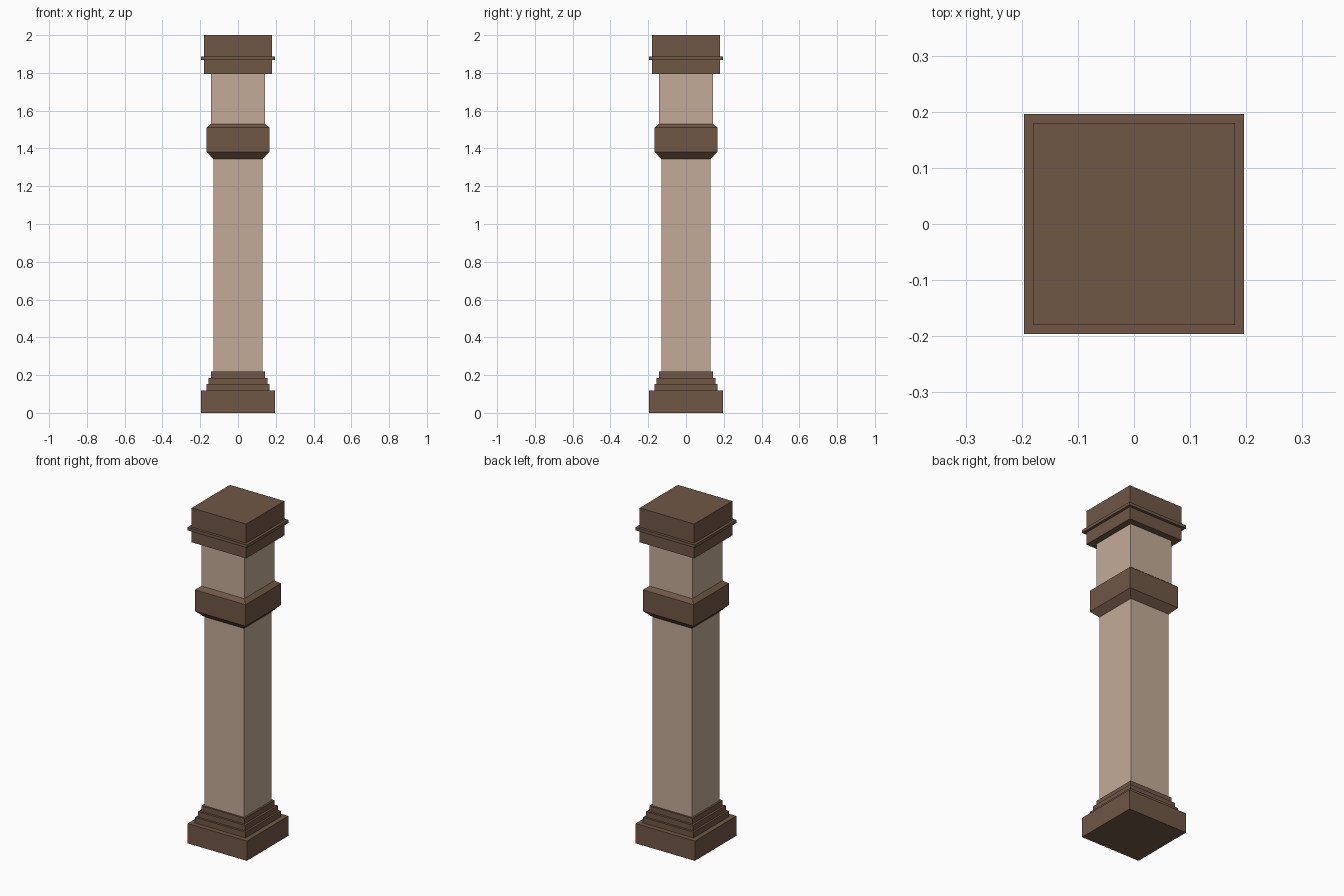
import bpy, bmesh

if "Cube" in bpy.data.objects:
    bpy.data.objects.remove(bpy.data.objects["Cube"])


def material(name, color):
    m = bpy.data.materials.new(name)
    m.diffuse_color = color
    m.use_nodes = True
    m.node_tree.nodes["Principled BSDF"].inputs["Base Color"].default_value = m.diffuse_color
    return m


dark = material("dark_wood", (0.16, 0.095, 0.06, 1))
light = material("pale_wood", (0.55, 0.41, 0.31, 1))


def square_loft(name, profile, mat):
    """Stack square sections given as (half width, height) and cap both ends."""
    bm = bmesh.new()
    rings = [[bm.verts.new((sx * h, sy * h, z))
              for sx, sy in ((-1, -1), (1, -1), (1, 1), (-1, 1))]
             for h, z in profile]
    for a, b in zip(rings, rings[1:]):
        for i in range(4):
            j = (i + 1) % 4
            bm.faces.new((a[i], a[j], b[j], b[i]))
    bm.faces.new(rings[0][::-1])
    bm.faces.new(rings[-1])
    mesh = bpy.data.meshes.new(name)
    bm.to_mesh(mesh)
    bm.free()
    mesh.materials.append(mat)
    obj = bpy.data.objects.new(name, mesh)
    bpy.context.collection.objects.link(obj)
    return obj


# Stepped base: plinth and three shallow steps
steps = [(0.196, 0.0, 0.118), (0.167, 0.118, 0.152),
         (0.155, 0.152, 0.185), (0.142, 0.185, 0.218)]
square_loft("stepped_base",
            [p for h, z0, z1 in steps for p in ((h, z0), (h, z1))], dark)

# Lower and upper shaft
square_loft("lower_shaft", [(0.131, 0.218), (0.131, 1.345)], light)
square_loft("upper_shaft", [(0.142, 1.53), (0.142, 1.795)], light)

# Collar with sloped lower and upper edges
square_loft("collar", [(0.131, 1.345), (0.167, 1.382),
                       (0.167, 1.51), (0.142, 1.53)], dark)

# Capital block with a thin projecting lip
square_loft("capital", [(0.18, 1.795), (0.18, 1.868), (0.196, 1.868),
                        (0.196, 1.886), (0.18, 1.886), (0.18, 2.0)], dark)
